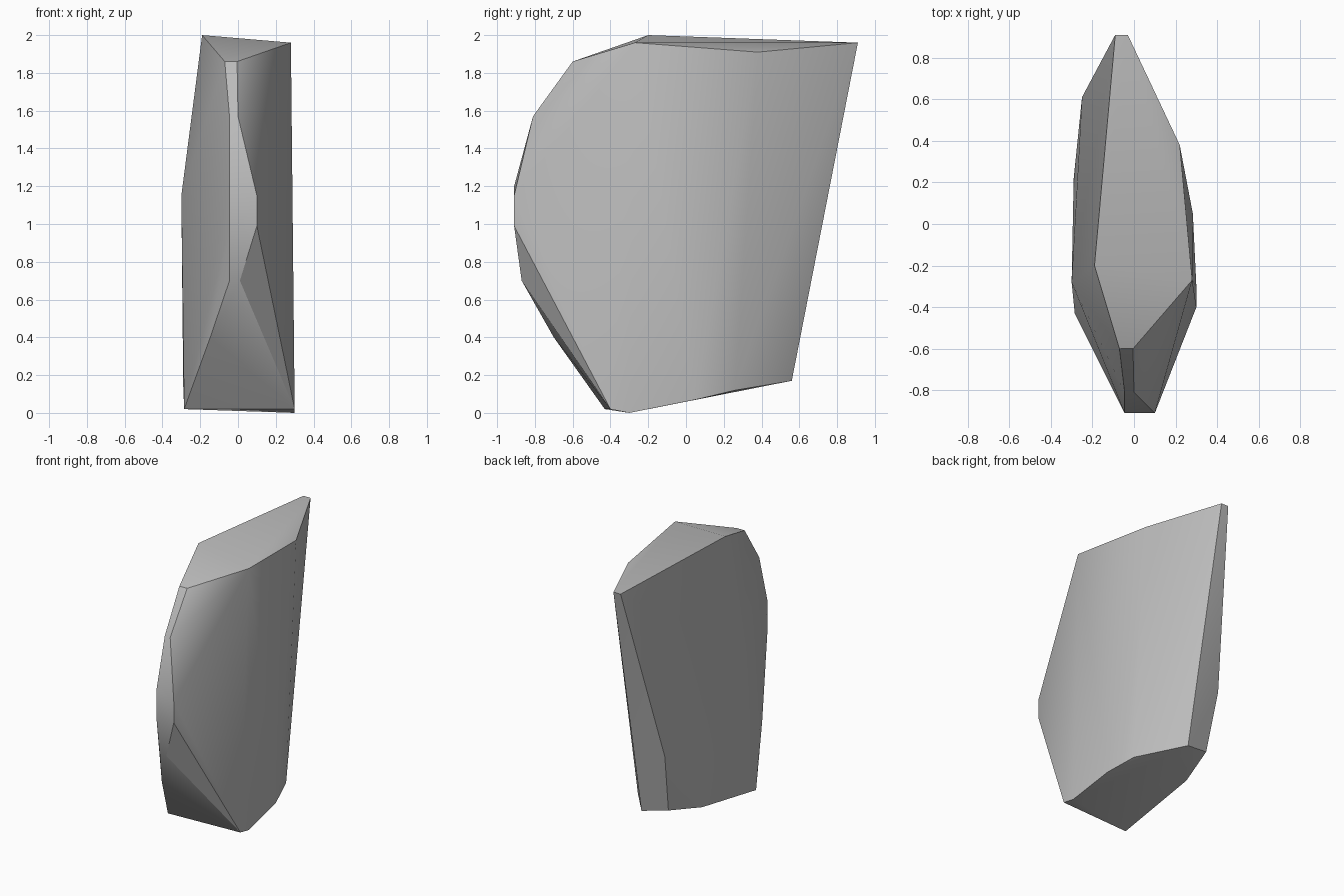
import bpy, bmesh, math

cube = bpy.data.objects.get("Cube")
if cube:
    bpy.data.objects.remove(cube, do_unlink=True)

# Single stone colour
grey = (0.5, 0.5, 0.5, 1.0)
stone = bpy.data.materials.new("stone grey")
stone.use_nodes = True
stone.diffuse_color = grey
stone.node_tree.nodes["Principled BSDF"].inputs["Base Color"].default_value = grey

# Corners of the chiselled boulder, grouped by region
crown = [(-.19, -.2, 2), (.28, -.27, 1.96), (-.07, -.6, 1.86), (-.005, -.6, 1.86),
         (-.09, .91, 1.96), (-.03, .91, 1.96), (.22, .38, 1.91)]
nose = [(-.045, -.81, 1.57), (0, -.81, 1.57), (-.045, -.91, 1.2), (.1, -.91, 1.15),
        (-.045, -.91, .99), (.1, -.91, .99), (-.045, -.87, .7), (.01, -.87, .7),
        (-.147, -.7, .4)]
flank = [(-.3, -.28, 1.15), (-.298, -.28, .5), (-.25, .61, .66)]
foot = [(-.285, -.43, .02), (.3, -.4, .02), (.3, -.3, 0), (.283, .05, .07),
        (.22, .26, .12), (-.02, .56, .17), (-.217, .52, .21), (-.29, .22, .14)]

# Wrap the corners in a convex shell
bm = bmesh.new()
for corner in crown + nose + flank + foot:
    bm.verts.new(corner)
hull = bmesh.ops.convex_hull(bm, input=bm.verts[:])
loose = {v for v in hull["geom_interior"] + hull["geom_unused"]
         if isinstance(v, bmesh.types.BMVert) and not v.link_faces}
bmesh.ops.delete(bm, geom=list(loose), context='VERTS')
# Merge the nearly flat triangles into broad facets
bmesh.ops.dissolve_limit(bm, angle_limit=math.radians(2), verts=bm.verts[:], edges=bm.edges[:])
bmesh.ops.recalc_face_normals(bm, faces=bm.faces[:])

mesh = bpy.data.meshes.new("boulder")
bm.to_mesh(mesh)
bm.free()
mesh.materials.append(stone)
boulder = bpy.data.objects.new("boulder", mesh)
bpy.context.collection.objects.link(boulder)

# Soft shading over the shallow edges, crisp main ridges
bpy.ops.object.select_all(action='DESELECT')
boulder.select_set(True)
bpy.context.view_layer.objects.active = boulder
bpy.ops.object.shade_smooth_by_angle(angle=math.radians(30))
